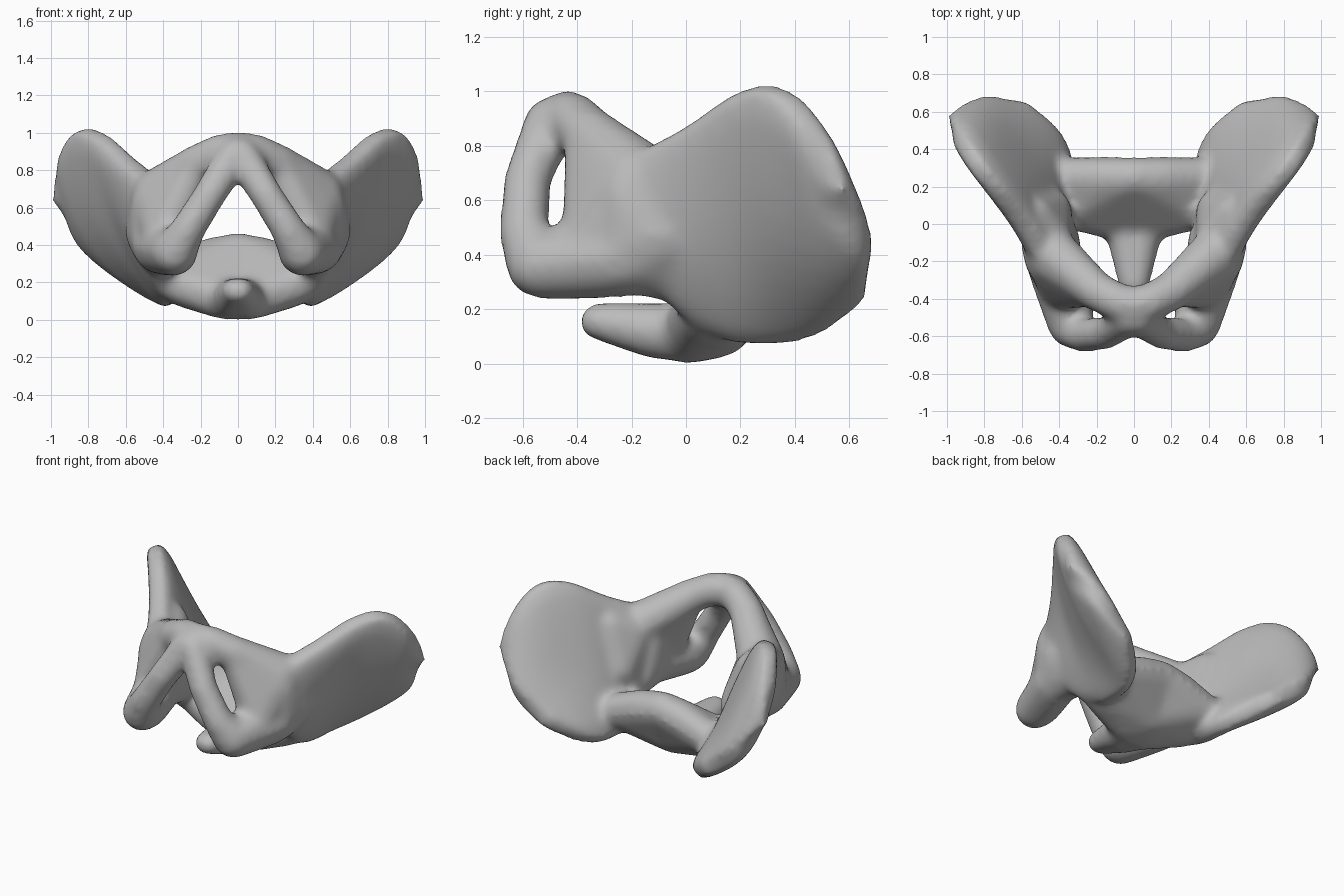
import bpy, bmesh
from math import sin, pi, sqrt
from mathutils import Vector, Matrix

cube = bpy.data.objects.get("Cube")
if cube:
    bpy.data.objects.remove(cube, do_unlink=True)

bone_grey = bpy.data.materials.new("bone_grey")
bone_grey.use_nodes = True
colour = (0.5, 0.5, 0.5, 1)
bone_grey.diffuse_color = colour
bone_grey.node_tree.nodes["Principled BSDF"].inputs["Base Color"].default_value = colour

body = bmesh.new()


def merge(part):
    mesh = bpy.data.meshes.new("part")
    bmesh.ops.recalc_face_normals(part, faces=part.faces[:])
    part.to_mesh(mesh)
    part.free()
    body.from_mesh(mesh)
    bpy.data.meshes.remove(mesh)


def add_strut(*balls):
    """Convex hull around a few balls given as (x, y, z, radius)."""
    part = bmesh.new()
    for x, y, z, r in balls:
        bmesh.ops.create_icosphere(part, subdivisions=2, radius=r,
                                   matrix=Matrix.Translation((x, y, z)))
    hull = bmesh.ops.convex_hull(part, input=part.verts[:])
    inner = [g for g in hull["geom_interior"] if isinstance(g, bmesh.types.BMVert)]
    bmesh.ops.delete(part, geom=inner, context="VERTS")
    merge(part)


def add_chain(balls):
    for a, b in zip(balls, balls[1:]):
        add_strut(a, b)


def spline(points, steps):
    """Catmull-Rom curve through the points."""
    p = [Vector(q) for q in points]
    p = [2 * p[0] - p[1]] + p + [2 * p[-1] - p[-2]]
    out = []
    for i in range(1, len(p) - 2):
        a, b, c, d = p[i - 1:i + 3]
        for s in range(steps):
            t = s / steps
            out.append(0.5 * (2 * b + (c - a) * t + (2 * a - 5 * b + 4 * c - d) * t * t
                              + (3 * b - a - 3 * c + d) * t ** 3))
    return out + [p[-2]]


def add_plate(rows, edge, bulge):
    """Curved plate lofted through rows of points, thicker in the middle."""
    lines = [spline(r, 6) for r in rows]
    grid = [list(c) for c in zip(*[spline(c, 4) for c in zip(*lines)])]
    m, n = len(grid), len(grid[0])
    part = bmesh.new()
    sheets = [[], []]
    for i in range(m):
        for j in range(n):
            along = grid[min(i + 1, m - 1)][j] - grid[max(i - 1, 0)][j]
            across = grid[i][min(j + 1, n - 1)] - grid[i][max(j - 1, 0)]
            rise = sqrt(max(0, sin(pi * j / (n - 1))) * min(1, 4 * (1 - i / (m - 1))))
            offset = along.cross(across).normalized() * (edge + bulge * rise)
            sheets[0].append(part.verts.new(grid[i][j] + offset))
            sheets[1].append(part.verts.new(grid[i][j] - offset))
    for sheet in sheets:
        for i in range(m - 1):
            for j in range(n - 1):
                k = i * n + j
                part.faces.new((sheet[k], sheet[k + 1], sheet[k + n + 1], sheet[k + n]))
    rim = [e for e in part.edges if e.is_boundary]
    bmesh.ops.bridge_loops(part, edges=rim)
    merge(part)


# Flared wing: crest, middle and lower edge, from front to back
add_plate([
    [(0.46, -0.20, 0.76), (0.47, -0.15, 0.52), (0.43, -0.15, 0.32)],
    [(0.60, 0.00, 0.87), (0.50, 0.02, 0.48), (0.38, 0.00, 0.17)],
    [(0.76, 0.20, 1.00), (0.56, 0.20, 0.50), (0.36, 0.18, 0.09)],
    [(0.875, 0.35, 1.00), (0.67, 0.38, 0.50), (0.36, 0.36, 0.09)],
    [(0.96, 0.475, 0.85), (0.76, 0.55, 0.45), (0.43, 0.51, 0.14)],
    [(0.985, 0.54, 0.63), (0.83, 0.67, 0.43), (0.58, 0.655, 0.26)],
], 0.045, 0.06)

# Hip socket mass and the inner wall behind it
add_strut((0.43, -0.20, 0.62, 0.15), (0.42, -0.22, 0.40, 0.15),
          (0.47, -0.09, 0.47, 0.14), (0.41, -0.07, 0.35, 0.12))
add_strut((0.44, -0.08, 0.64, 0.11), (0.44, 0.08, 0.45, 0.11),
          (0.42, 0.00, 0.30, 0.10), (0.53, 0.06, 0.72, 0.09))
# Upper branch, with a web toward the socket
add_chain([(0, -0.44, 0.895, 0.11), (0.09, -0.415, 0.895, 0.105),
           (0.20, -0.36, 0.84, 0.11), (0.42, -0.17, 0.68, 0.14)])
add_strut((0.23, -0.35, 0.81, 0.10), (0.43, -0.18, 0.67, 0.14),
          (0.40, -0.27, 0.56, 0.14), (0.39, -0.33, 0.47, 0.13))
# Seat bone and lower branch
add_chain([(0.42, -0.24, 0.39, 0.15), (0.35, -0.47, 0.37, 0.14), (0.34, -0.54, 0.36, 0.125),
           (0.27, -0.595, 0.48, 0.095), (0.15, -0.585, 0.67, 0.09), (0.02, -0.50, 0.88, 0.10)])
# Sacrum block and tail
add_strut((0, 0.25, 0.36, 0.11), (0.16, 0.25, 0.33, 0.11), (0, 0.0, 0.11, 0.11),
          (0.09, 0.02, 0.11, 0.11), (0, 0.13, 0.13, 0.11), (0.28, 0.12, 0.17, 0.11),
          (0.34, 0.25, 0.26, 0.11), (0.32, 0.07, 0.19, 0.11))
add_chain([(0.06, 0.0, 0.11, 0.11), (0.03, -0.12, 0.12, 0.105), (0.015, -0.325, 0.155, 0.07)])

mesh = bpy.data.meshes.new("pelvis")
body.to_mesh(mesh)
body.free()
pelvis = bpy.data.objects.new("pelvis", mesh)
bpy.context.collection.objects.link(pelvis)
mesh.materials.append(bone_grey)

# Mirror, fuse into one skin and relax
mirror = pelvis.modifiers.new("mirror", "MIRROR")
mirror.use_mirror_merge = False
fuse = pelvis.modifiers.new("fuse", "REMESH")
fuse.mode = "VOXEL"
fuse.voxel_size = 0.02
fuse.use_smooth_shade = True
relax = pelvis.modifiers.new("relax", "SMOOTH")
relax.factor = 0.5
relax.iterations = 20
